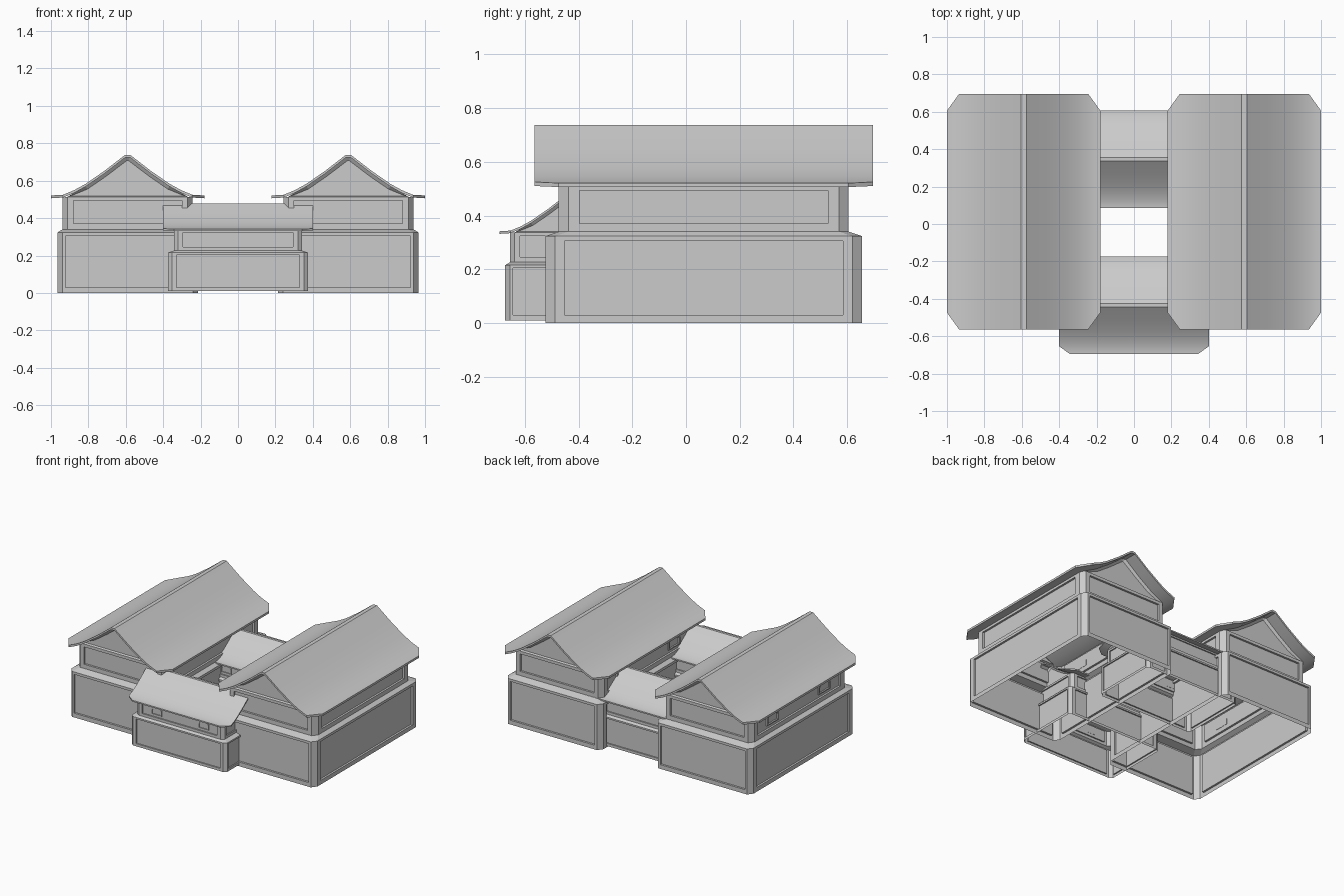
import bpy, bmesh, math
from mathutils import Matrix, Vector

if "Cube" in bpy.data.objects:
    bpy.data.objects.remove(bpy.data.objects["Cube"])

DEPTH = 0.014


def finish(bm, name, mat, smooth=False):
    bmesh.ops.recalc_face_normals(bm, faces=bm.faces)
    me = bpy.data.meshes.new(name)
    bm.to_mesh(me)
    bm.free()
    if smooth:
        for p in me.polygons:
            p.use_smooth = True
        me.set_sharp_from_angle(angle=math.radians(35))
    ob = bpy.data.objects.new(name, me)
    ob.matrix_world = mat
    bpy.context.collection.objects.link(ob)
    return ob


def octagon(bm, hx, hy, cx, cy, z):
    pts = [(hx, -hy + cy), (hx, hy - cy), (hx - cx, hy), (-hx + cx, hy),
           (-hx, hy - cy), (-hx, -hy + cy), (-hx + cx, -hy), (hx - cx, -hy)]
    return [bm.verts.new((x, y, z)) for x, y in pts]


def wall_face(bm, quad, axis, half, z0, z1):
    """Wall quad with a framed, recessed panel; axis is the horizontal direction."""
    zmid = (quad[0].co.z + quad[2].co.z) / 2
    rings = [quad]
    for d in (0, DEPTH):
        ring = []
        for v in quad:
            c = v.co.copy()
            c[axis] = math.copysign(half, c[axis])
            c[1 - axis] -= math.copysign(d, c[1 - axis])
            c.z = z0 if c.z < zmid else z1
            ring.append(bm.verts.new(c))
        rings.append(ring)
    for a, b in zip(rings, rings[1:]):
        for i in range(4):
            j = (i + 1) % 4
            bm.faces.new((a[i], a[j], b[j], b[i]))
    bm.faces.new(rings[-1])


def walls(name, mat):
    bm = bmesh.new()
    rings = [octagon(bm, .376, .59, .027, .036, 0),
             octagon(bm, .376, .59, .027, .036, .323),
             octagon(bm, .348, .54, .027, .036, .34),
             octagon(bm, .348, .54, .027, .036, .514)]
    # (half along y, half along x, low, high) for storeys with panels
    panels = {0: (.518, .332, .03, .305), 2: (.463, .29, .37, .493)}
    for k in range(3):
        a, b = rings[k], rings[k + 1]
        for i in range(8):
            j = (i + 1) % 8
            q = [a[i], a[j], b[j], b[i]]
            if k in panels and i % 2 == 0:
                axis = 1 if i % 4 == 0 else 0
                p = panels[k]
                wall_face(bm, q, axis, p[0] if axis else p[1], p[2], p[3])
            else:
                bm.faces.new(q)
    finish(bm, name, mat)


def gables(name, mat):
    bm = bmesh.new()
    side = [(.321, .514), (.225, .572), (.125, .641), (.01, .727)]
    prof = side + [(-x, z) for x, z in reversed(side)]
    for s in (-1, 1):
        pts = prof if s < 0 else prof[::-1]
        f = bm.faces.new([bm.verts.new((x, s * .54, z)) for x, z in pts])
        f.normal_update()
        bmesh.ops.inset_individual(bm, faces=[f], thickness=.02, depth=-DEPTH)
    # keep the authored outward normals
    finish(bm, name, mat)


def roof(name, mat):
    bm = bmesh.new()
    side = [(.41, .521, .54), (.345, .525, .63), (.285, .55, .63), (.225, .583, .63),
            (.125, .652, .63), (.014, .738, .63)]
    prof = [(-x, z, h) for x, z, h in side] + side[::-1]
    rows = [[bm.verts.new((x, y, z)) for y in (-h, h)] for x, z, h in prof]
    for a, b in zip(rows, rows[1:]):
        bm.faces.new((a[0], b[0], b[1], a[1]))
    # thickness: a lower copy joined by the rim
    low = [[bm.verts.new(v.co - Vector((0, 0, .015))) for v in r] for r in rows]
    for (a, b), (c, d) in zip(zip(rows, rows[1:]), zip(low, low[1:])):
        bm.faces.new((c[0], c[1], d[1], d[0]))
        bm.faces.new((a[0], c[0], d[0], b[0]))
        bm.faces.new((a[1], b[1], d[1], c[1]))
    for r, l in ((rows[0], low[0]), (rows[-1], low[-1])):
        bm.faces.new((r[0], r[1], l[1], l[0]))
    finish(bm, name, mat, True)


def window(name, mat, y0):
    """Arched frame with a sunken pane, set on the recessed upper panel."""
    bm = bmesh.new()

    def arch(x, w, zb, zt):
        zs = zt - .035
        pts = [(w, zb)] + [(w * math.cos(t), zs + (zt - zs) * math.sin(t))
                           for t in (i * math.pi / 8 for i in range(9))] + [(-w, zb)]
        return [bm.verts.new((x, y0 + y, z)) for y, z in pts]
    rings = [arch(-.334, .063, .393, .48), arch(-.344, .063, .393, .48),
             arch(-.344, .053, .401, .472), arch(-.332, .053, .401, .472)]
    n = len(rings[0])
    for a, b in zip(rings, rings[1:]):
        for i in range(n):
            j = (i + 1) % n
            bm.faces.new((a[i], a[j], b[j], b[i]))
    bm.faces.new(rings[-1])
    finish(bm, name, mat)


def house(name, x, y, z=0, scale=1, turn=0):
    mat = (Matrix.Translation((x, y, z)) @ Matrix.Rotation(turn, 4, 'Z')
           @ Matrix.Scale(scale, 4))
    walls(name + "_walls", mat)
    gables(name + "_gables", mat)
    roof(name + "_roof", mat)
    for i, wy in enumerate((-.29, .29)):
        window(f"{name}_window_{i + 1}", mat, wy)


# Two long wings, and two smaller halls turned across the courtyard
house("left_wing", -.59, .066)
house("right_wing", .59, .066)
house("front_hall", 0, -.434, .01, .636, math.pi / 2)
house("back_hall", 0, .346, .01, .636, math.pi / 2)
